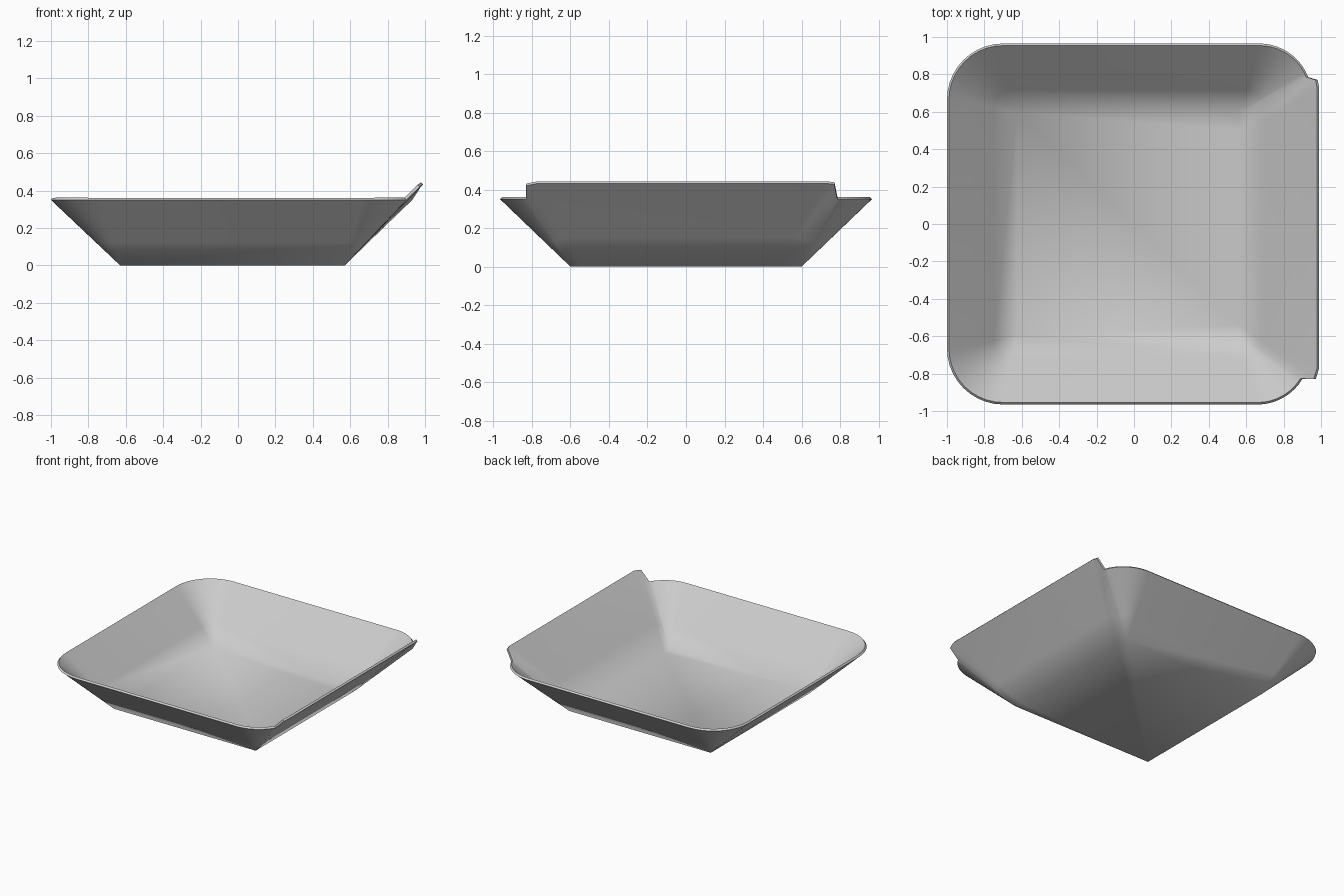
import bpy, bmesh, math

if "Cube" in bpy.data.objects:
    bpy.data.objects.remove(bpy.data.objects["Cube"])

RIM_Z, LIP_Z = 0.35, 0.432


def arc(cx, cy, r, a0, a1, foot, n=10):
    # rounded rim corner whose points all fan down to one floor corner
    out = []
    for i in range(n + 1):
        a = math.radians(a0 + (a1 - a0) * i / n)
        out.append((foot, (cx + r * math.cos(a), cy + r * math.sin(a), RIM_Z)))
    return out


# outline, counter-clockwise: (floor point, rim point)
X0, X1, Y = -0.63, 0.57, 0.60
outline = []
# raised pouring lip on the right side
outline += [((X1, -0.54), (0.972, -0.83, LIP_Z - 0.012)),
            ((X1, -0.48), (0.99, -0.77, LIP_Z)),
            ((X1, 0.46), (0.99, 0.73, LIP_Z)),
            ((X1, 0.50), (0.982, 0.77, LIP_Z - 0.005))]
# back right, back left, front left and front right corners
outline += arc(0.67, 0.685, 0.28, 21, 90, (X1, Y))
outline += arc(-0.70, 0.665, 0.30, 90, 180, (X0, Y))
outline += arc(-0.70, -0.665, 0.30, 180, 270, (X0, -Y))
outline += arc(0.66, -0.685, 0.28, 270, 329, (X1, -Y))

bm = bmesh.new()
cache = {}


def vert(foot, rim, t):
    co = tuple(round(a + (b - a) * t, 5) for a, b in zip((*foot, 0.0), rim))
    if co not in cache:
        cache[co] = bm.verts.new(co)
    return cache[co]


# sloping walls
levels = [0, 0.35, 0.7, 1]
rings = [[vert(f, r, t) for f, r in outline] for t in levels]
n = len(outline)
for lo, hi in zip(rings, rings[1:]):
    for i in range(n):
        j = (i + 1) % n
        bm.faces.new(list(dict.fromkeys([lo[i], lo[j], hi[j], hi[i]])))
# flat floor
bm.faces.new(list(dict.fromkeys(reversed(rings[0]))))

mesh = bpy.data.meshes.new("tray")
bm.to_mesh(mesh)
bm.free()
tray = bpy.data.objects.new("tray", mesh)
bpy.context.collection.objects.link(tray)

# thin sheet thickness, grown inward
sheet = tray.modifiers.new("sheet", "SOLIDIFY")
sheet.thickness = 0.016
sheet.offset = -1

bpy.context.view_layer.objects.active = tray
tray.select_set(True)
bpy.ops.object.modifier_apply(modifier="sheet")
bpy.ops.object.shade_smooth_by_angle(angle=math.radians(60))
